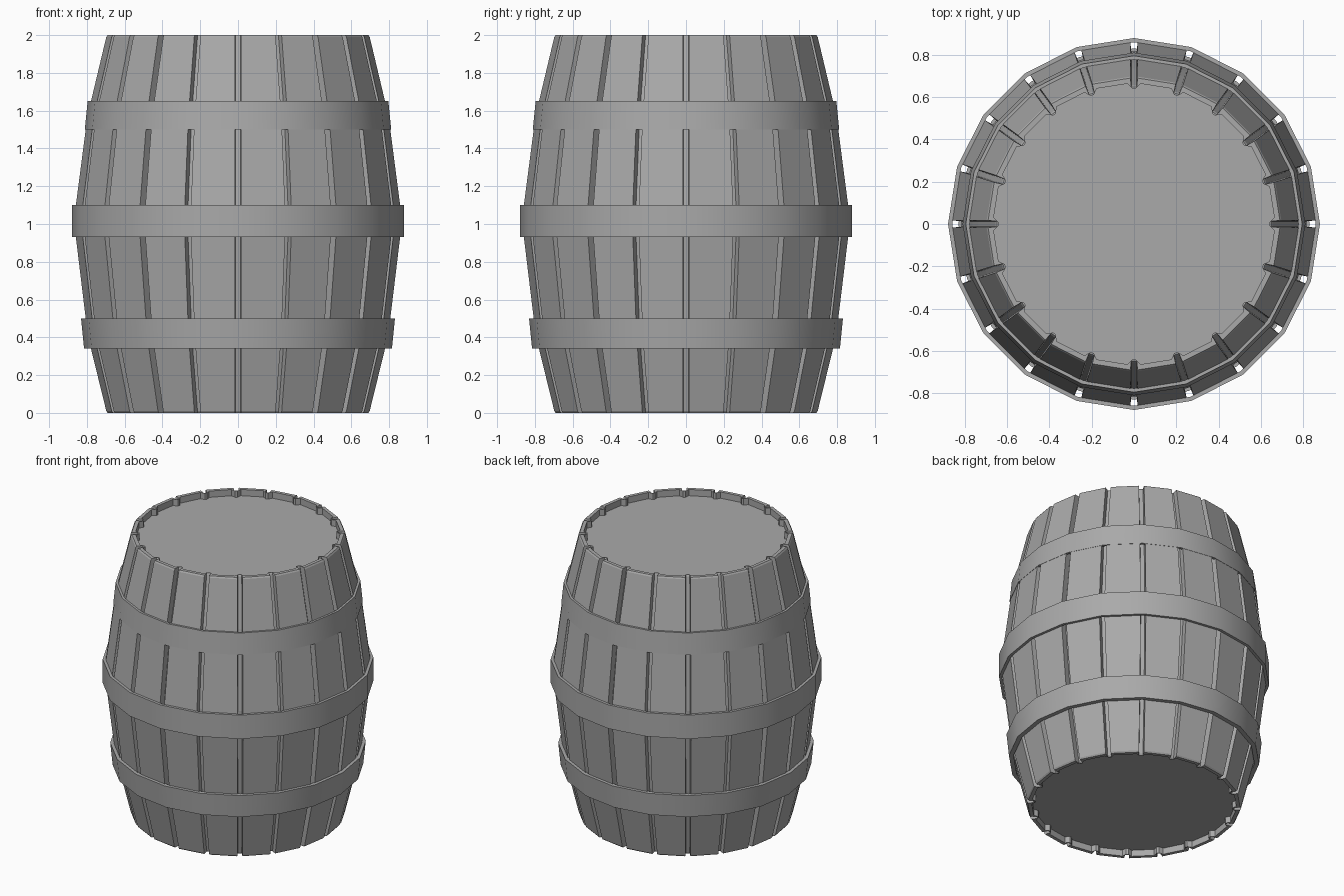
import bpy, bmesh
from math import pi, sin, cos, tan
from mathutils import Vector

SIDES = 20
HALF_GAP = 0.017

if "Cube" in bpy.data.objects:
    bpy.data.objects.remove(bpy.data.objects["Cube"])

grey = bpy.data.materials.new("grey")
grey.use_nodes = True
colour = (0.4, 0.4, 0.4, 1)
grey.diffuse_color = colour
grey.node_tree.nodes["Principled BSDF"].inputs["Base Color"].default_value = colour


def contour(section, z):
    """Repeat (radius, sideways) points around every corner of the barrel."""
    points = []
    for i in range(SIDES):
        a = 2 * pi * i / SIDES
        out, side = Vector((cos(a), sin(a), 0)), Vector((-sin(a), cos(a), 0))
        points += [out * r + side * s + Vector((0, 0, z)) for r, s in section]
    return points


def stave_section(radius):
    edge = radius - HALF_GAP * tan(pi / SIDES)
    floor, half = radius - 0.045, HALF_GAP * 0.75
    return [(edge, -HALF_GAP), (floor, -half), (floor, half), (edge, HALF_GAP)]


def rim_section(radius):
    return [(radius - 0.036, -0.03), (radius - 0.06, -0.008),
            (radius - 0.06, 0.008), (radius - 0.036, 0.03)]


def loft(name, rings, closed):
    """Join rings of points; cap the ends or close the loop."""
    bm = bmesh.new()
    loops = [[bm.verts.new(p) for p in ring] for ring in rings]
    pairs = list(zip(loops, loops[1:]))
    if closed:
        pairs.append((loops[-1], loops[0]))
    else:
        bm.faces.new(loops[0])
        bm.faces.new(loops[-1])
    for low, high in pairs:
        n = len(low)
        for i in range(n):
            j = (i + 1) % n
            bm.faces.new((low[i], low[j], high[j], high[i]))
    bmesh.ops.recalc_face_normals(bm, faces=bm.faces)
    mesh = bpy.data.meshes.new(name)
    bm.to_mesh(mesh)
    bm.free()
    mesh.materials.append(grey)
    obj = bpy.data.objects.new(name, mesh)
    bpy.context.collection.objects.link(obj)
    return obj


# Grooved staves with raised rims and recessed ends
profile = [(0, 0.693), (0.01, 0.7), (0.34, 0.781), (0.5, 0.809), (0.93, 0.861),
           (1.1, 0.861), (1.5, 0.809), (1.65, 0.781), (1.99, 0.7), (2, 0.693)]
rings = [contour(rim_section(0.7), z) for z in (0.045, 0)]
rings += [contour(stave_section(r), z) for z, r in profile]
rings += [contour(rim_section(0.7), z) for z in (2, 1.955)]
loft("staves", rings, closed=False)

# Hoops: bottom height, top height, bottom radius, top radius, thickness
hoops = {
    "lower_hoop": (0.34, 0.5, 0.815, 0.831, 0.03),
    "middle_hoop": (0.93, 1.1, 0.88, 0.88, 0.02),
    "upper_hoop": (1.5, 1.65, 0.811, 0.796, 0.018),
}
for name, (z0, z1, r0, r1, thick) in hoops.items():
    corners = [(r0, z0), (r1, z1), (r1 - thick, z1), (r0 - thick, z0)]
    hoop = loft(name, [contour([(r, 0)], z) for r, z in corners], closed=True)
    bpy.ops.object.select_all(action="DESELECT")
    hoop.select_set(True)
    bpy.context.view_layer.objects.active = hoop
    bpy.ops.object.shade_smooth_by_angle(angle=pi / 6)
